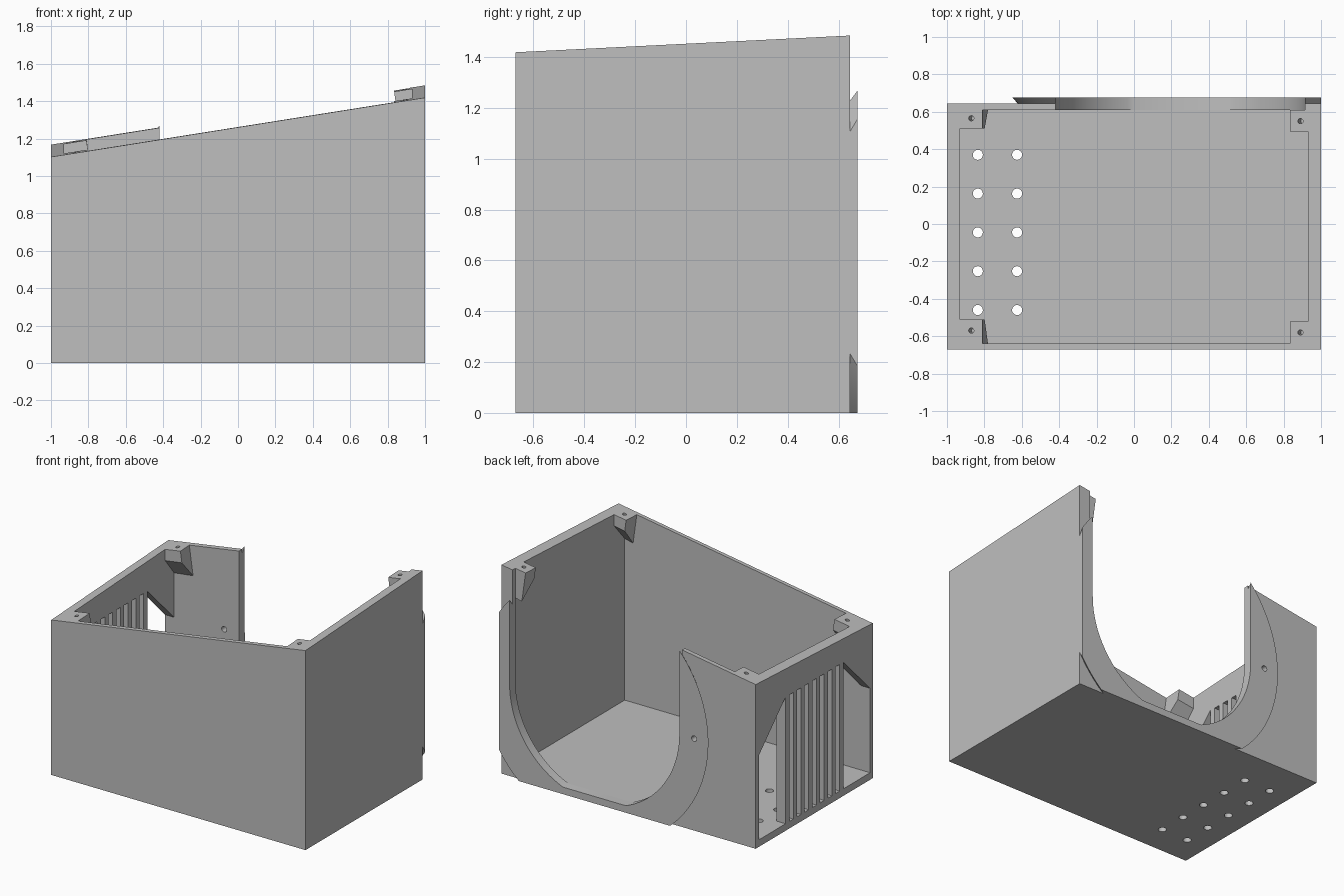
import bpy, bmesh, math
from mathutils import Vector

if "Cube" in bpy.data.objects:
    bpy.data.objects.remove(bpy.data.objects["Cube"], do_unlink=True)

# Single grey material
GREY = (0.52, 0.52, 0.52, 1)
grey = bpy.data.materials.new("plain_grey")
grey.use_nodes = True
grey.diffuse_color = GREY
grey.node_tree.nodes["Principled BSDF"].inputs["Base Color"].default_value = GREY

# Main dimensions
X_OUT, X_IN = 1.0, 0.93
FRONT, FRONT_IN = -0.67, -0.64
BACK_IN, BACK, RIM = 0.61, 0.645, 0.675
FLOOR = 0.05
CX, CZ, R = 0.2475, 0.67, 0.6675      # round opening in the back


def top(x, y):
    """Height of the tilted top plane."""
    return 1.26 + 0.1585 * x + 0.05 * (y - FRONT)


def loft(name, ring_a, ring_b):
    """Closed solid between two rings with equal point counts."""
    bm = bmesh.new()
    a = [bm.verts.new(p) for p in ring_a]
    b = [bm.verts.new(p) for p in ring_b]
    bm.faces.new(a)
    bm.faces.new(b)
    n = len(a)
    for i in range(n):
        j = (i + 1) % n
        bm.faces.new((a[i], a[j], b[j], b[i]))
    bmesh.ops.recalc_face_normals(bm, faces=bm.faces)
    mesh = bpy.data.meshes.new(name)
    bm.to_mesh(mesh)
    bm.free()
    mesh.materials.append(grey)
    obj = bpy.data.objects.new(name, mesh)
    bpy.context.collection.objects.link(obj)
    return obj


def panel(name, x0, x1, y0, y1, z0, z1=None):
    """Box panel; without z1 it reaches the tilted top plane."""
    def ring(x):
        return [(x, y0, z0), (x, y1, z0),
                (x, y1, z1 or top(x, y1)), (x, y0, z1 or top(x, y0))]
    return loft(name, ring(x0), ring(x1))


def drill(obj, centre, radius, depth, rotation=(0, 0, 0)):
    """Cut a round hole."""
    bpy.ops.mesh.primitive_cylinder_add(vertices=20, radius=radius, depth=depth,
                                        location=centre, rotation=rotation)
    cutter = bpy.context.object
    cutter.hide_render = True
    mod = obj.modifiers.new("hole", 'BOOLEAN')
    mod.operation, mod.solver, mod.object = 'DIFFERENCE', 'EXACT', cutter
    bpy.context.view_layer.objects.active = obj
    bpy.ops.object.modifier_apply(modifier=mod.name)
    bpy.data.objects.remove(cutter, do_unlink=True)


def smooth(obj):
    bpy.ops.object.select_all(action='DESELECT')
    obj.select_set(True)
    bpy.context.view_layer.objects.active = obj
    bpy.ops.object.shade_smooth_by_angle(angle=math.radians(30))


def arc(radius, start, end, steps):
    return [(CX + radius * math.cos(start + (end - start) * i / steps),
             CZ + radius * math.sin(start + (end - start) * i / steps))
            for i in range(steps + 1)]


# Floor with two rows of vent holes
floor = panel("floor", -X_OUT, X_OUT, FRONT_IN, BACK_IN, 0, FLOOR)
for x in (-0.835, -0.625):
    for i in range(5):
        drill(floor, (x, -0.46 + 0.2075 * i, 0), 0.027, 0.3)

# Plain walls
panel("front_wall", -X_OUT, X_OUT, FRONT, FRONT_IN, 0)
panel("left_wall", X_IN, X_OUT, FRONT_IN, BACK_IN, FLOOR)


# Right wall: lintel with chamfered corners over an open side
def lintel_ring(x):
    low = [(FRONT_IN, 0.65), (-0.34, 0.95), (0.31, 0.95), (BACK_IN, 0.65)]
    return ([(x, y, z) for y, z in low]
            + [(x, y, top(x, y)) for y in (BACK_IN, FRONT_IN)])


loft("right_wall_lintel", lintel_ring(-X_OUT), lintel_ring(-X_IN))

# Vertical slats in the open side
SLATS, WIDTH = 8, 0.042
pitch = (0.65 - WIDTH) / (SLATS - 1)
for i in range(SLATS):
    y = -0.34 + i * pitch
    panel(f"vent_slat_{i + 1}", -X_OUT, -X_IN, y, y + WIDTH, FLOOR, 0.95)

# Shared U-shaped opening, from its left side down and up to its right side
dip = math.asin((CZ - FLOOR) / R)
opening = arc(R, 0, -dip, 20) + arc(R, dip - math.pi, -math.pi, 20)


# Back wall
def back_ring(y):
    left, right = CX + R, CX - R
    pts = [(-X_OUT, 0), (X_OUT, 0), (X_OUT, top(X_OUT, y)), (left, top(left, y))]
    pts += opening + [(right, top(right, y)), (-X_OUT, top(-X_OUT, y))]
    return [(x, y, z) for x, z in pts]


back = loft("back_wall", back_ring(BACK_IN), back_ring(BACK))


# Flared round rim behind the back wall, trimmed by the floor and left side
def rim_ring(y, radius):
    upper = math.acos(R / radius)
    side = math.acos((X_OUT - CX) / radius)
    base = math.asin(CZ / radius)
    pts = arc(radius, math.pi - upper, math.pi + base, 36)
    pts += arc(radius, -base, -side, 8) + arc(radius, side, upper, 8)
    return [(x, y, z) for x, z in pts + opening]


rim = loft("back_rim", rim_ring(BACK, 0.87), rim_ring(RIM, 0.896))
for part in (back, rim):
    drill(part, (-0.536, BACK, CZ), 0.02, 0.3, (math.pi / 2, 0, 0))
    smooth(part)


# Screw brackets in the four top corners, tapering down to the wall
def bracket(name, x_wall, x_in, y_wall, y_in, hole):
    def ring(x, lean):
        pts = []
        for y, drop in ((y_wall, 0), (y_in, 0), (y_in, 0.08), (y_wall, 0.21)):
            pts.append((x + lean * drop, y, top(x, y) - drop))
        return pts
    obj = loft(name, ring(x_wall, 0), ring(x_in, 0.14))
    centre = Vector((*hole, top(*hole)))
    drill(obj, centre, 0.014, 0.2, (0, -0.157, 0))


bracket("front_right_bracket", -X_IN, -0.81, FRONT_IN, -0.51, (-0.87, -0.57))
bracket("back_right_bracket", -X_IN, -0.81, BACK_IN, 0.51, (-0.87, 0.565))
bracket("front_left_bracket", X_IN, 0.835, FRONT_IN, -0.52, (0.89, -0.58))
bracket("back_left_bracket", X_IN, 0.835, BACK_IN, 0.495, (0.89, 0.55))
